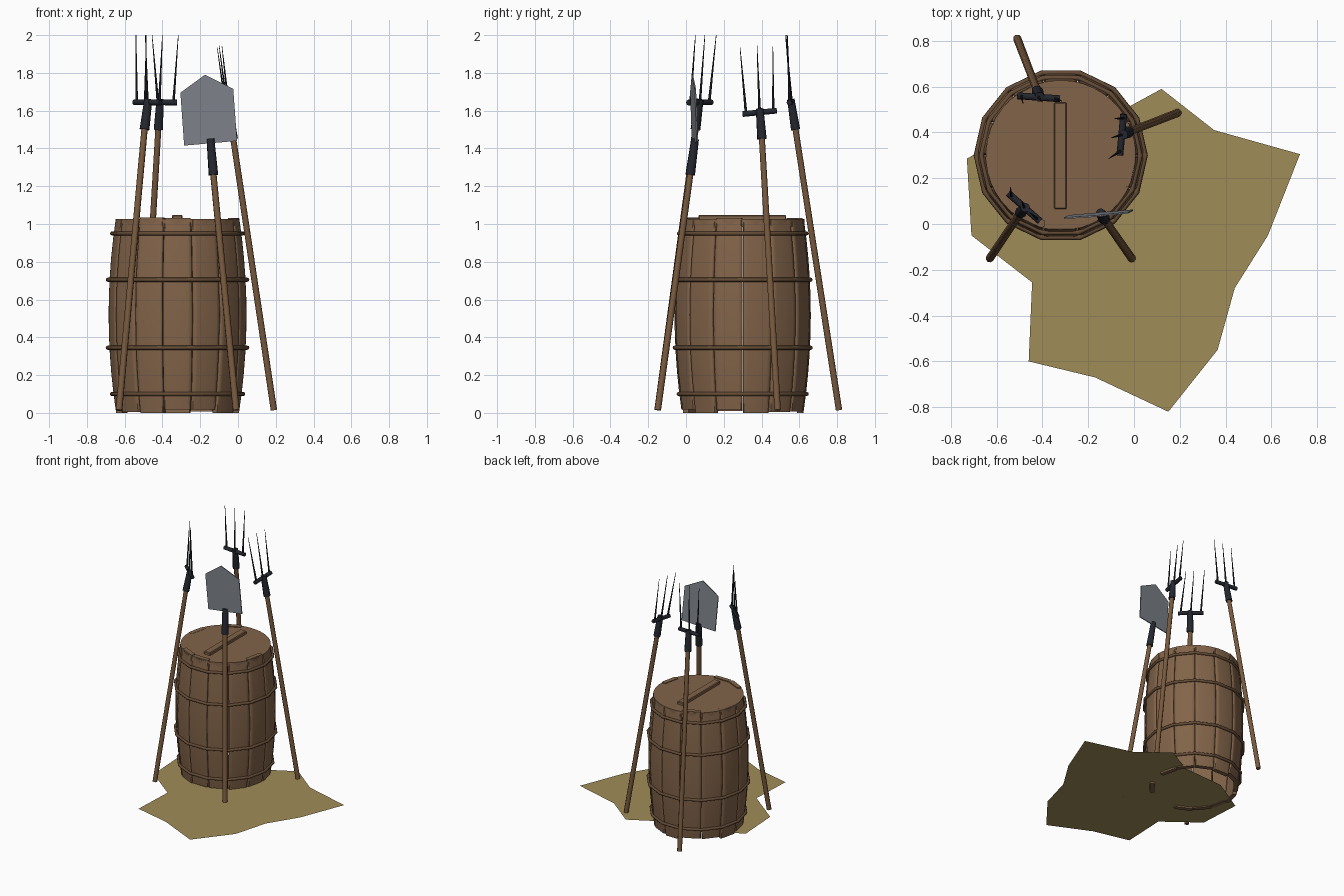
import bpy, bmesh, math, random
from mathutils import Vector

if "Cube" in bpy.data.objects:
    bpy.data.objects.remove(bpy.data.objects["Cube"])
random.seed(4)


def material(name, rgb):
    m = bpy.data.materials.new(name)
    m.diffuse_color = (*rgb, 1)
    m.use_nodes = True
    m.node_tree.nodes["Principled BSDF"].inputs["Base Color"].default_value = m.diffuse_color
    return m


BARREL = material("barrel_wood", (0.225, 0.127, 0.067))
HOOP = material("hoop_brown", (0.13, 0.072, 0.036))
POLE = material("handle_wood", (0.19, 0.102, 0.048))
IRON = material("dark_iron", (0.018, 0.020, 0.028))
STEEL = material("blade_steel", (0.22, 0.235, 0.262))
STRAW = material("straw_ground", (0.35, 0.265, 0.098))


def finish(bm, name, mat, smooth=None):
    bmesh.ops.recalc_face_normals(bm, faces=bm.faces)
    me = bpy.data.meshes.new(name)
    bm.to_mesh(me)
    bm.free()
    ob = bpy.data.objects.new(name, me)
    bpy.context.collection.objects.link(ob)
    me.materials.append(mat)
    if smooth:
        bpy.ops.object.select_all(action='DESELECT')
        ob.select_set(True)
        bpy.context.view_layer.objects.active = ob
        bpy.ops.object.shade_smooth_by_angle(angle=math.radians(smooth))
    return ob


def rod(name, a, b, r1, r2, mat, sides=8):
    """Straight round bar from a to b."""
    a, b = Vector(a), Vector(b)
    d = b - a
    bm = bmesh.new()
    bmesh.ops.create_cone(bm, cap_ends=True, segments=sides, radius1=r1, radius2=r2, depth=d.length)
    rot = d.to_track_quat('Z', 'Y')
    for v in bm.verts:
        v.co = rot @ v.co + (a + b) / 2
    return finish(bm, name, mat, 50)


# Barrel: fourteen bulging staves with gaps
N = 14
CX, CY = -0.32, 0.30


def barrel_radius(z):
    return 0.370 - 0.037 * ((z - 0.52) / 0.5) ** 2


def stave(index, z0, z1):
    ang = (index + 0.5) * math.tau / N
    out = Vector((math.cos(ang), math.sin(ang), 0))
    side = Vector((-out.y, out.x, 0))
    bm = bmesh.new()
    rings = []
    for k in range(11):
        z = z0 + (z1 - z0) * k / 10
        R = barrel_radius(z)
        a, w = R * math.cos(math.pi / N), R * math.sin(math.pi / N) - 0.004
        section = [(-w, a - 0.012), (-w * 0.93, a - 0.003), (-w * 0.7, a), (w * 0.7, a),
                   (w * 0.93, a - 0.003), (w, a - 0.012), (w * 0.9, a - 0.035), (-w * 0.9, a - 0.035)]
        rings.append([bm.verts.new(Vector((CX, CY, z)) + side * s + out * o) for s, o in section])
    for lo, hi in zip(rings, rings[1:]):
        for i in range(8):
            j = (i + 1) % 8
            bm.faces.new((lo[i], lo[j], hi[j], hi[i]))
    bm.faces.new(rings[0])
    bm.faces.new(rings[-1])
    finish(bm, f"barrel_stave_{index + 1}", BARREL, 50)


for i in range(N):
    low = 0.0 if i % 3 == 0 else random.uniform(0.004, 0.022)
    stave(i, low, random.uniform(1.018, 1.036))

# Hoops: fourteen-sided rings following the barrel
for n, z in enumerate((0.10, 0.345, 0.705, 0.95)):
    bm = bmesh.new()
    R = barrel_radius(z) + 0.004
    rings = []
    for i in range(N):
        t = i * math.tau / N
        ring = []
        for j in range(8):
            p = j * math.tau / 8
            r = R + 0.011 * math.cos(p)
            ring.append(bm.verts.new((CX + r * math.cos(t), CY + r * math.sin(t), z + 0.011 * math.sin(p))))
        rings.append(ring)
    for i in range(N):
        a, b = rings[i], rings[(i + 1) % N]
        for j in range(8):
            k = (j + 1) % 8
            bm.faces.new((a[j], b[j], b[k], a[k]))
    finish(bm, f"barrel_hoop_{n + 1}", HOOP, 50)

# Lid and its cross plank
rod("barrel_lid", (CX, CY, 0.985), (CX, CY, 1.026), 0.328, 0.328, BARREL, 42)
bm = bmesh.new()
bmesh.ops.create_cube(bm, size=1)
for v in bm.verts:
    v.co = Vector((-0.322 + v.co.x * 0.056, 0.298 + v.co.y * 0.465, 1.034 + v.co.z * 0.028))
bmesh.ops.bevel(bm, geom=bm.edges[:], offset=0.005, segments=1, affect='EDGES')
finish(bm, "lid_plank", BARREL)


# Long-handled tools leaning on the barrel
def handle(name, base, neck, top):
    rod(name + "_handle", base, neck, 0.018, 0.017, POLE)
    rod(name + "_socket", neck, top, 0.026, 0.021, IRON)


def fork(name, base, neck, top, bar_a, bar_b, tips):
    handle(name, base, neck, top)
    rod(name + "_crossbar", bar_a, bar_b, 0.015, 0.015, IRON)
    a, b = Vector(bar_a), Vector(bar_b)
    for n, (f, tip) in enumerate(zip((0.1, 0.5, 0.9), tips)):
        root, tip = a.lerp(b, f), Vector(tip)
        rod(f"{name}_tine_{n + 1}", root, tip, 0.0075, 0.0015, IRON, 6)


fork("right_fork", (0.19, 0.485, 0.015), (-0.025, 0.402, 1.45), (-0.047, 0.39, 1.61),
     (-0.062, 0.30, 1.582), (-0.045, 0.48, 1.60),
     [(-0.11, 0.286, 1.935), (-0.10, 0.376, 1.945), (-0.085, 0.46, 1.94)])
fork("back_fork", (-0.51, 0.81, 0.015), (-0.422, 0.58, 1.50), (-0.412, 0.555, 1.66),
     (-0.51, 0.56, 1.645), (-0.323, 0.547, 1.643),
     [(-0.485, 0.527, 2.0), (-0.40, 0.532, 2.0), (-0.316, 0.537, 2.0)])
fork("left_fork", (-0.63, -0.15, 0.015), (-0.495, 0.05, 1.50), (-0.475, 0.072, 1.66),
     (-0.55, 0.135, 1.645), (-0.41, 0.012, 1.643),
     [(-0.54, 0.16, 2.0), (-0.49, 0.10, 2.0), (-0.455, 0.05, 2.0)])

# Shovel with a thin pointed blade
handle("shovel", (-0.01, -0.15, 0.015), (-0.13, 0.022, 1.26), (-0.146, 0.048, 1.45))
bm = bmesh.new()
outline = [(-0.285, 1.415), (-0.005, 1.44), (-0.025, 1.715), (-0.175, 1.79), (-0.305, 1.695)]
verts = [bm.verts.new((x, 0.062 + 0.09 * x - 0.03 * (z - 1.5), z)) for x, z in outline]
front = bm.faces.new(verts)
back = bmesh.ops.extrude_face_region(bm, geom=[front])
for g in back["geom"]:
    if isinstance(g, bmesh.types.BMVert):
        g.co.y -= 0.007
finish(bm, "shovel_blade", STEEL)

# Ragged straw patch
patch = [(0.12, 0.59), (0.35, 0.41), (0.725, 0.305), (0.585, -0.05), (0.44, -0.28), (0.365, -0.55),
         (0.15, -0.82), (-0.17, -0.67), (-0.46, -0.60), (-0.445, -0.255), (-0.71, -0.05),
         (-0.73, 0.285), (-0.45, 0.45), (-0.10, 0.47)]
bm = bmesh.new()
face = bm.faces.new([bm.verts.new((x, y, 0.013)) for x, y in reversed(patch)])
ob = finish(bm, "straw_patch", STRAW)
if ob.data.polygons[0].normal.z < 0:
    ob.data.flip_normals()
